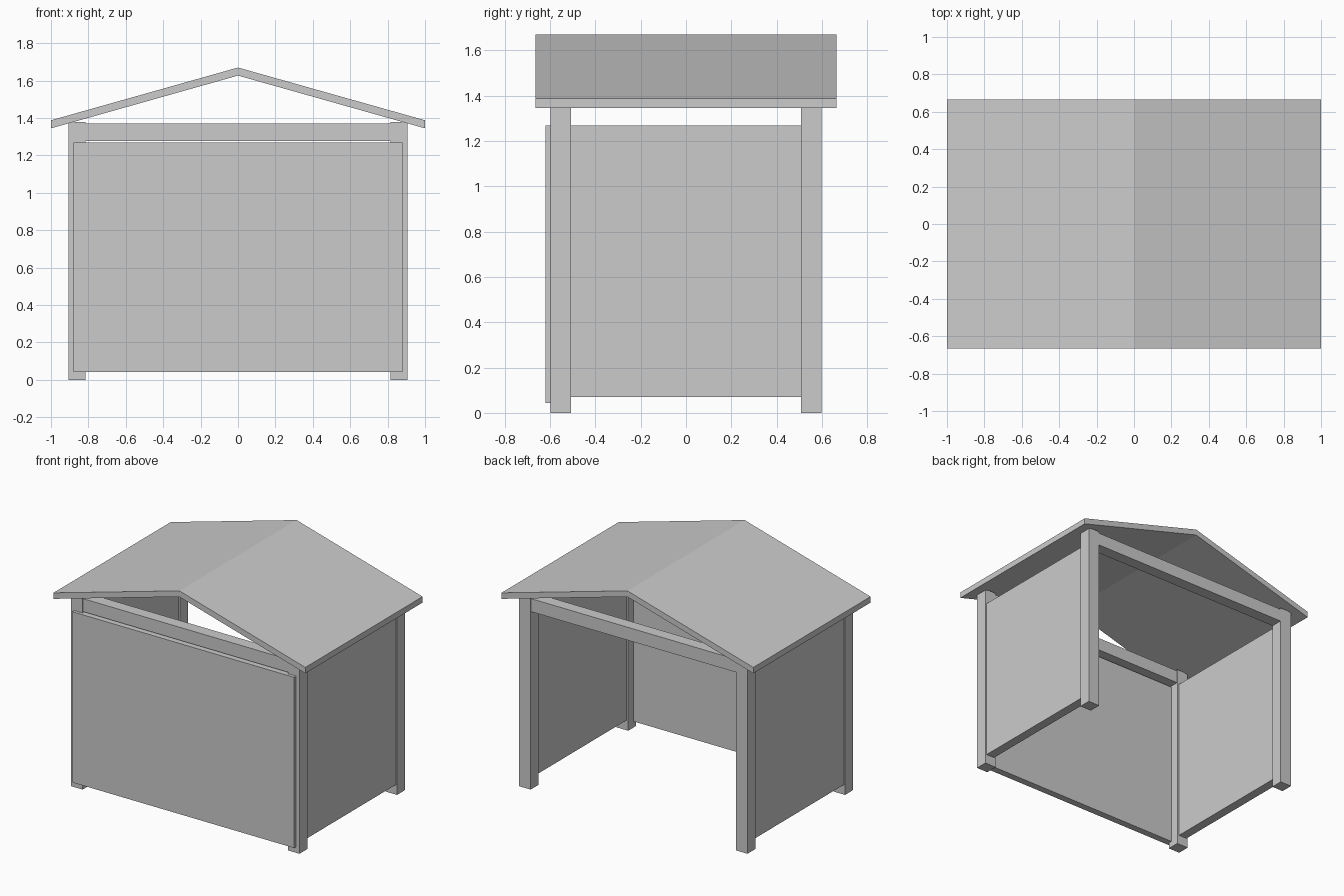
import bpy

if "Cube" in bpy.data.objects:
    bpy.data.objects.remove(bpy.data.objects["Cube"])

# single flat colour
grey = bpy.data.materials.new("light grey")
grey.diffuse_color = (0.6, 0.6, 0.6, 1)
grey.use_nodes = True
grey.node_tree.nodes["Principled BSDF"].inputs["Base Color"].default_value = grey.diffuse_color


def make(name, verts, faces):
    mesh = bpy.data.meshes.new(name)
    mesh.from_pydata(verts, [], faces)
    mesh.materials.append(grey)
    ob = bpy.data.objects.new(name, mesh)
    bpy.context.collection.objects.link(ob)
    return ob


def box(name, x0, x1, y0, y1, z0, z1):
    verts = [(x, y, z) for z in (z0, z1)
             for x, y in ((x0, y0), (x1, y0), (x1, y1), (x0, y1))]
    faces = [(3, 2, 1, 0), (4, 5, 6, 7)]
    faces += [(i, (i + 1) % 4, (i + 1) % 4 + 4, i + 4) for i in range(4)]
    return make(name, verts, faces)


def span(side, a, b):
    """Range a..b mirrored to the chosen side, in ascending order."""
    return sorted((side * a, side * b))


for sy, end in ((-1, "front"), (1, "back")):
    # corner posts
    for sx, side in ((-1, "left"), (1, "right")):
        box(f"{end}_{side}_post", *span(sx, 0.815, 0.907),
            *span(sy, 0.508, 0.598), 0, 1.38)
    # cross beam between the posts
    box(f"{end}_beam", -0.815, 0.815, *span(sy, 0.51, 0.596), 1.277, 1.37)

# side walls set between the posts
for sx, side in ((-1, "left"), (1, "right")):
    box(f"{side}_wall", *span(sx, 0.83, 0.897), -0.508, 0.508, 0.07, 1.268)

# front wall standing proud of the posts, back left open
box("front_wall", -0.88, 0.88, -0.621, -0.57, 0.043, 1.268)

# gabled roof: chevron profile extruded along y
profile = [(-1, 1.345), (0, 1.627), (1, 1.345), (1, 1.388), (0, 1.67), (-1, 1.388)]
n = len(profile)
verts = [(x, y, z) for y in (-0.665, 0.665) for x, z in profile]
faces = [(0, 1, 4, 5), (1, 2, 3, 4), (11, 10, 7, 6), (10, 9, 8, 7)]
faces += [(i + n, (i + 1) % n + n, (i + 1) % n, i) for i in range(n)]
make("roof", verts, faces)
